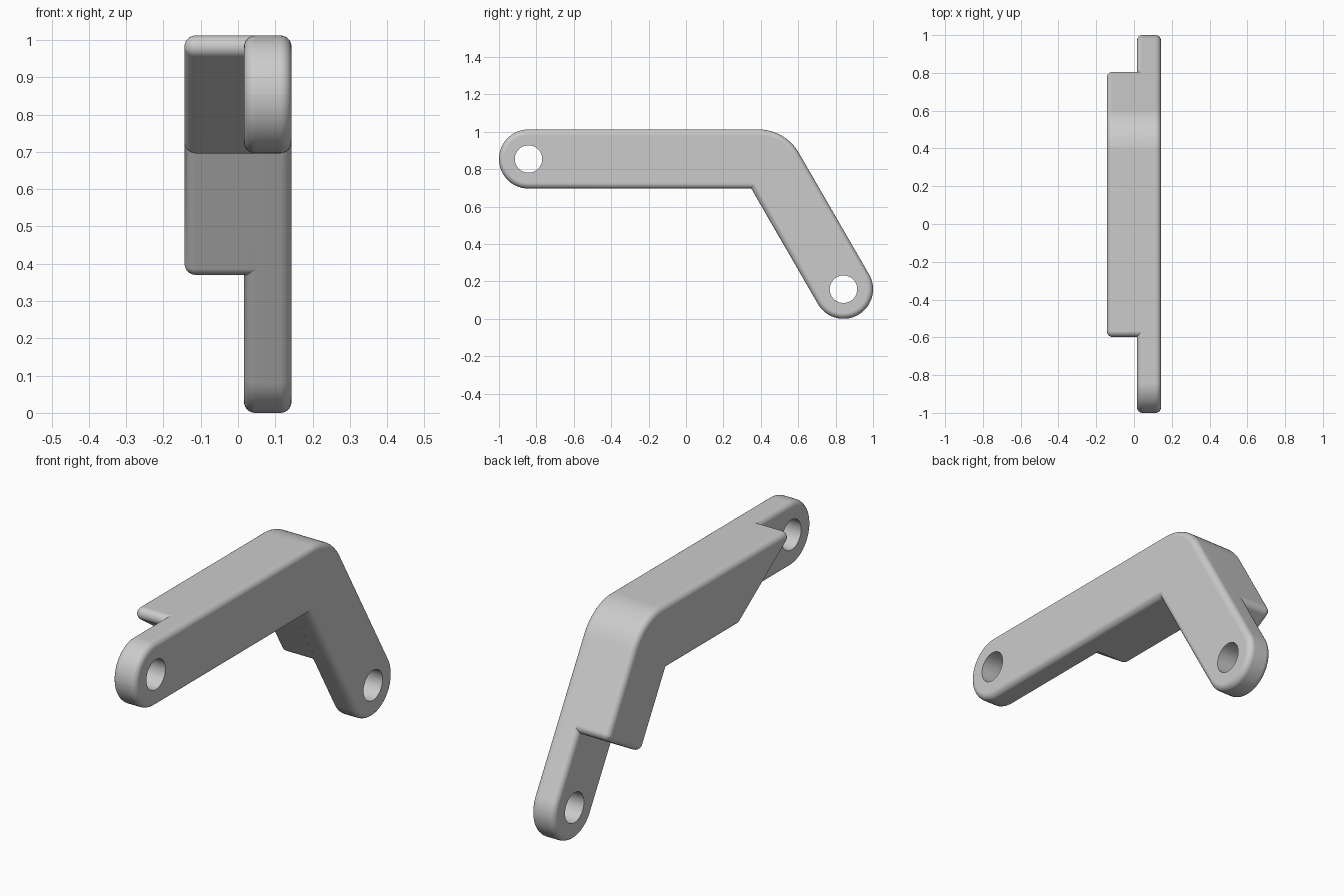
import bpy, bmesh, math
from mathutils import Vector

cube = bpy.data.objects.get("Cube")
if cube:
    bpy.data.objects.remove(cube, do_unlink=True)

# Main dimensions
HALF = 0.158            # half the bar height, also the end radius
TOP, BOTTOM = 1.012, 0.696
LEFT, RIGHT, STEP = 0.1435, -0.1435, 0.016
EDGE = 0.03             # rounding of the outer edges

# One plain material
grey = bpy.data.materials.new("plain_grey")
grey.use_nodes = True
colour = (0.6, 0.6, 0.6, 1)
grey.diffuse_color = colour
grey.node_tree.nodes["Principled BSDF"].inputs["Base Color"].default_value = colour


def outline(corners, inset, steps=16):
    """Rounded (y, z) outline, moved inward; radius 0 keeps a sharp corner."""
    points = []
    count = len(corners)
    for i, (p, radius) in enumerate(corners):
        d1 = (p - corners[i - 1][0]).normalized()
        d2 = (corners[(i + 1) % count][0] - p).normalized()
        n1, n2 = Vector((-d1.y, d1.x)), Vector((-d2.y, d2.x))
        miter = (n1 + n2) / (1 + n1.dot(n2))
        if radius == 0:
            points.append(p + miter * inset)
            continue
        centre = p + miter * radius
        start = math.atan2(-n1.y, -n1.x)
        turn = math.atan2(d1.x * d2.y - d1.y * d2.x, d1.dot(d2))
        for k in range(steps + 1):
            a = start + turn * k / steps
            points.append(centre + Vector((math.cos(a), math.sin(a))) * (radius - inset))
    return points


def rounded_bar(name, corners, layers):
    """Skin the outline through (x, inset) layers and cap both ends."""
    bm = bmesh.new()
    rings = [[bm.verts.new((x, q.x, q.y)) for q in outline(corners, inset)]
             for x, inset in layers]
    for a, b in zip(rings, rings[1:]):
        for i in range(len(a)):
            j = (i + 1) % len(a)
            bm.faces.new((a[i], a[j], b[j], b[i]))
    bm.faces.new(rings[0][::-1])
    bm.faces.new(rings[-1])
    bmesh.ops.recalc_face_normals(bm, faces=bm.faces)
    mesh = bpy.data.meshes.new(name)
    bm.to_mesh(mesh)
    bm.free()
    mesh.materials.append(grey)
    obj = bpy.data.objects.new(name, mesh)
    bpy.context.collection.objects.link(obj)
    return obj


def activate(obj):
    bpy.ops.object.select_all(action='DESELECT')
    obj.select_set(True)
    bpy.context.view_layer.objects.active = obj


def finish(obj):
    activate(obj)
    bpy.ops.object.shade_smooth_by_angle(angle=math.radians(30))
    obj.modifiers.new("even_shading", 'WEIGHTED_NORMAL').keep_sharp = True


def quarter(x, side, steps=6):
    """Layers of a quarter round that ends at x, going inward from it."""
    angles = [math.pi / 2 * k / steps for k in range(steps + 1)]
    return [(x + side * EDGE * (1 - math.cos(a)), EDGE * (1 - math.sin(a))) for a in angles]


# Directions along and across the sloping leg
along = Vector((math.cos(math.radians(60)), -math.sin(math.radians(60))))
across = Vector((-along.y, along.x))
front_pivot = Vector((HALF - 1, TOP - HALF))
back_pivot = Vector((1 - HALF, HALF))
inner_bend = Vector((0.349, BOTTOM))
outer_bend = Vector((0.531, TOP))

# Bent arm with round ends
leg_end = back_pivot + along * HALF
END = HALF - 0.0005
arm = rounded_bar("bent_arm", [
    (Vector((-1, BOTTOM)), END), (inner_bend, 0),
    (leg_end - across * HALF, END), (leg_end + across * HALF, END),
    (outer_bend, 0.25), (Vector((-1, TOP)), END)],
    quarter(STEP, 1) + quarter(LEFT, -1)[::-1])

# Pivot holes through both ends
for pivot in (front_pivot, back_pivot):
    bpy.ops.mesh.primitive_cylinder_add(vertices=64, radius=0.0735, depth=1,
                                        location=(0, pivot.x, pivot.y),
                                        rotation=(0, math.pi / 2, 0))
    cutter = bpy.context.object
    cutter.hide_render = True
    cutter.data.materials.append(grey)
    activate(arm)
    cut = arm.modifiers.new("pivot_hole", 'BOOLEAN')
    cut.operation, cut.solver, cut.object = 'DIFFERENCE', 'EXACT', cutter
    bpy.ops.object.modifier_apply(modifier=cut.name)
    bpy.data.objects.remove(cutter, do_unlink=True)
finish(arm)

# Thick side block with a slanted front end and a square back end
block_end = outer_bend + along * 0.572
SMALL = EDGE + 0.001
block = rounded_bar("side_block", [
    (Vector((-0.215, BOTTOM)), SMALL), (inner_bend, 0),
    (block_end - across * 2 * HALF, SMALL), (block_end, SMALL),
    (outer_bend, 0.25), (Vector((-0.665, TOP)), SMALL)],
    quarter(RIGHT, 1) + [(STEP + EDGE + 0.004, 0)])
finish(block)
